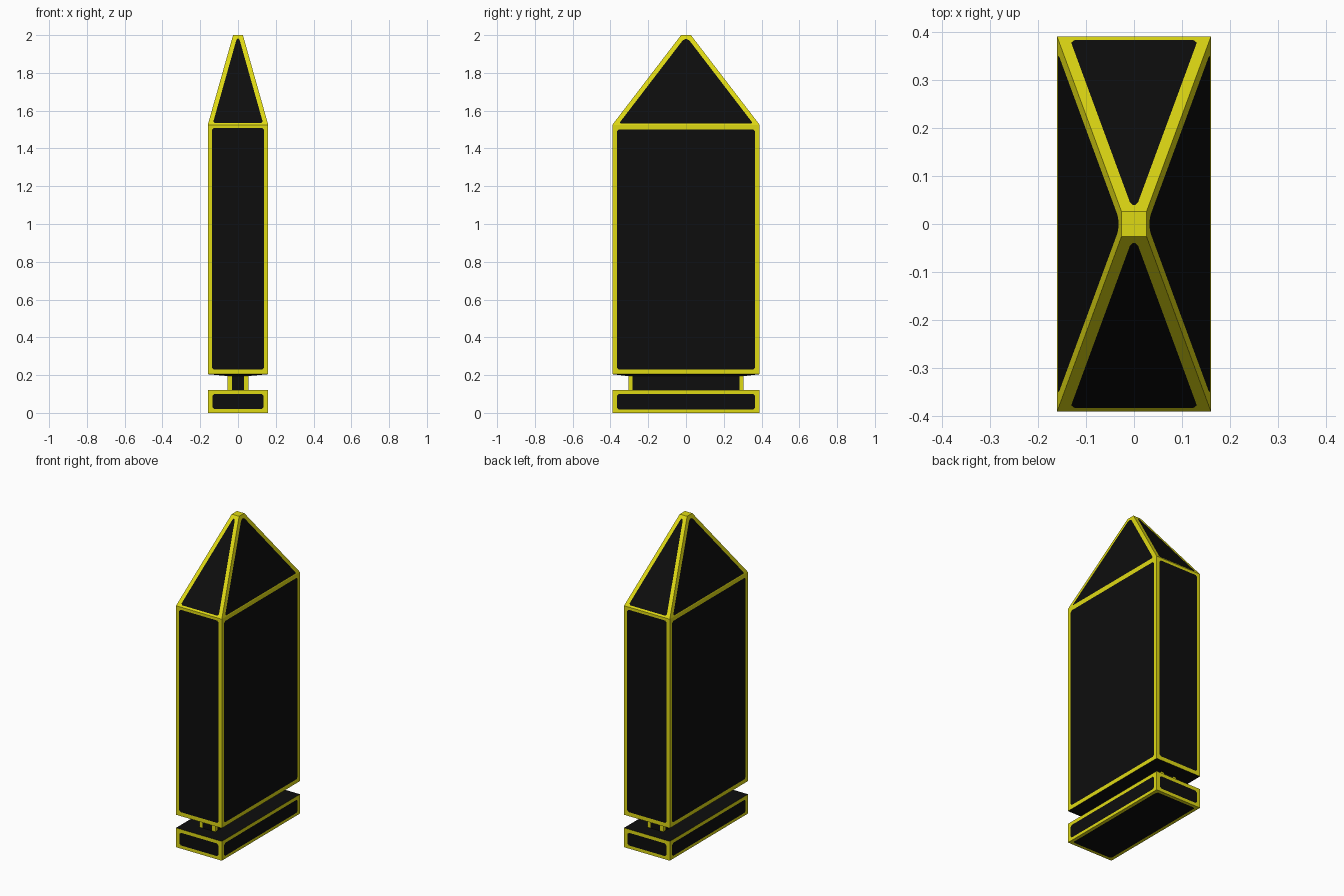
import bpy, bmesh
from mathutils import Vector

if "Cube" in bpy.data.objects:
    bpy.data.objects.remove(bpy.data.objects["Cube"])


def material(name, color):
    m = bpy.data.materials.new(name)
    m.diffuse_color = (*color, 1)
    m.use_nodes = True
    m.node_tree.nodes["Principled BSDF"].inputs["Base Color"].default_value = m.diffuse_color
    return m


YELLOW = material("yellow trim", (0.74, 0.70, 0.007))
BLACK = material("black panel", (0.004, 0.004, 0.004))


def ring(hx, hy, z):
    return [Vector(p) for p in ((-hx, -hy, z), (hx, -hy, z), (hx, hy, z), (-hx, hy, z))]


def face(bm, pts, mat):
    bm.faces.new([bm.verts.new(p) for p in pts]).material_index = mat


def panel(bm, pts, widths, cut=0.01):
    """Flat face with a yellow border (one width per edge) around a black panel."""
    n = len(pts)
    normal = (pts[1] - pts[0]).cross(pts[2] - pts[0]).normalized()
    dirs = [(pts[(i + 1) % n] - pts[i]).normalized() for i in range(n)]
    inner = []
    for i in range(n):
        a, b = dirs[i - 1], dirs[i]
        s = a.cross(b).dot(normal)
        inner.append(pts[i] + (b * widths[i - 1] - a * widths[i]) / s)
    # clip the corners of the black panel
    before, after = [], []
    for i in range(n):
        for store, other in ((before, inner[i - 1]), (after, inner[(i + 1) % n])):
            d = other - inner[i]
            store.append(inner[i] + d.normalized() * min(cut, d.length * 0.3))
    face(bm, [p for pair in zip(before, after) for p in pair], 1)
    for i in range(n):
        j = (i + 1) % n
        face(bm, [pts[i], pts[j], before[j], after[i]], 0)
        face(bm, [pts[i], after[i], before[i]], 0)


def walls(bm, low, high, widths_y, widths_x):
    """Four bordered sides; widths are (bottom, side, top)."""
    for i in range(4):
        j = (i + 1) % 4
        b, s, t = widths_x if i % 2 else widths_y
        panel(bm, [low[i], low[j], high[j], high[i]], [b, s, t, s])


def finish(bm, name):
    bmesh.ops.remove_doubles(bm, verts=bm.verts, dist=0.00005)
    bmesh.ops.recalc_face_normals(bm, faces=bm.faces)
    mesh = bpy.data.meshes.new(name)
    bm.to_mesh(mesh)
    bm.free()
    mesh.materials.append(YELLOW)
    mesh.materials.append(BLACK)
    bpy.context.collection.objects.link(bpy.data.objects.new(name, mesh))


HX, HY = 0.16, 0.39

# tall body with pointed roof and shallow black underside
bm = bmesh.new()
foot, eave, tip = ring(HX, HY, 0.205), ring(HX, HY, 1.525), ring(0.026, 0.026, 2.0)
under = ring(0.055, 0.31, 0.195)
walls(bm, foot, eave, (0.025, 0.022, 0.017), (0.025, 0.024, 0.024))
walls(bm, eave, tip, (0.012, 0.024, 0.022), (0.006, 0.024, 0.022))
face(bm, tip, 0)
for i in range(4):
    j = (i + 1) % 4
    face(bm, [foot[j], foot[i], under[i], under[j]], 1)
face(bm, under[::-1], 1)
finish(bm, "body")

# narrow neck with yellow corners
bm = bmesh.new()
low, high = ring(0.055, 0.305, 0.12), ring(0.055, 0.305, 0.2)
for i in range(4):
    j = (i + 1) % 4
    d = (low[j] - low[i]).normalized() * 0.022
    cols = [(low[i], high[i]), (low[i] + d, high[i] + d),
            (low[j] - d, high[j] - d), (low[j], high[j])]
    for k in range(3):
        face(bm, [cols[k][0], cols[k + 1][0], cols[k + 1][1], cols[k][1]], k % 2)
finish(bm, "neck")

# base slab
bm = bmesh.new()
low, high = ring(HX, HY, 0), ring(HX, HY, 0.122)
walls(bm, low, high, (0.02, 0.024, 0.022), (0.018, 0.024, 0.022))
panel(bm, low[::-1], [0.02] * 4)
face(bm, high, 1)
finish(bm, "base")
